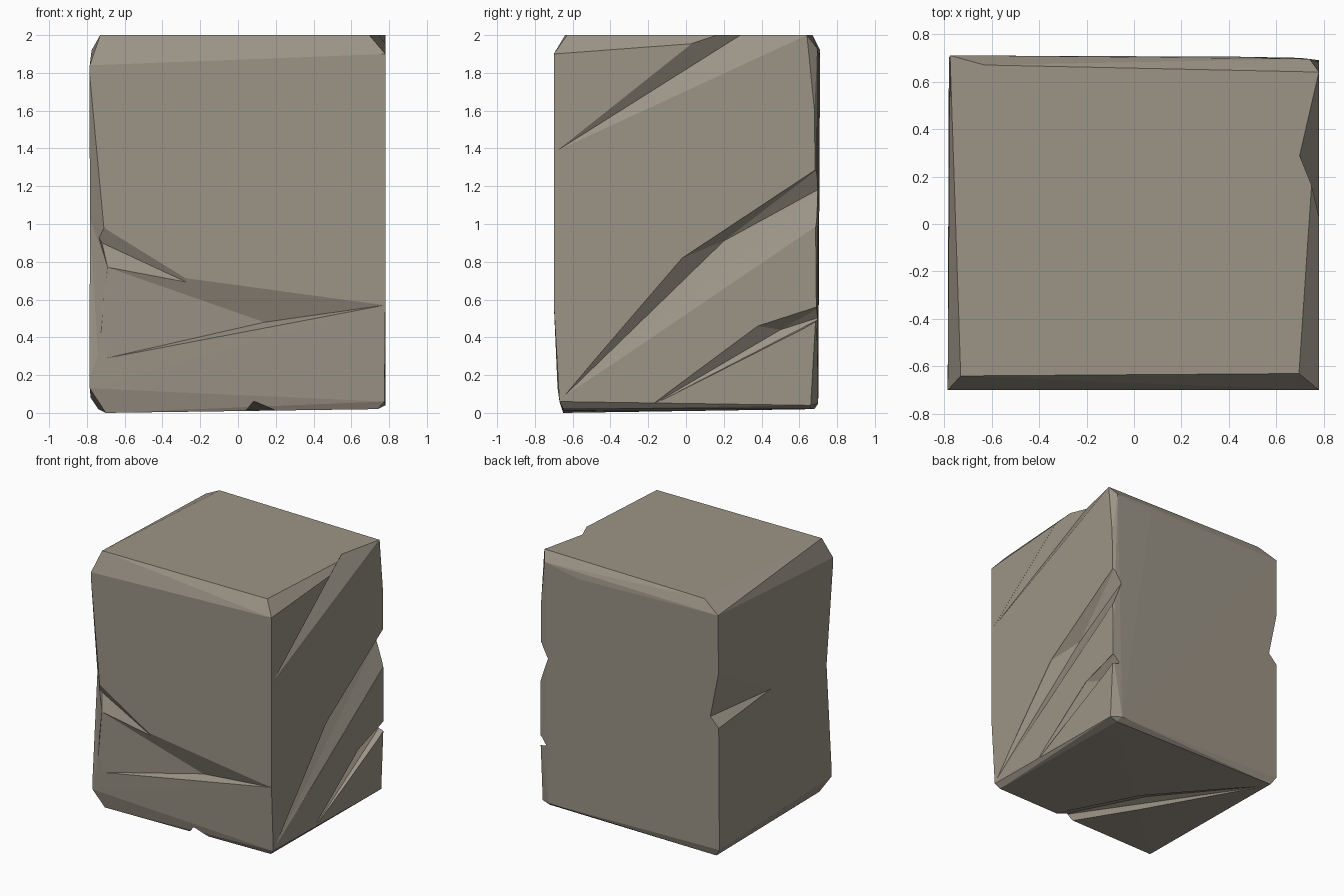
import bpy, bmesh
from mathutils import Vector

if "Cube" in bpy.data.objects:
    bpy.data.objects.remove(bpy.data.objects["Cube"])

stone = bpy.data.materials.new("warm grey stone")
stone.diffuse_color = (0.33, 0.295, 0.24, 1)
stone.use_nodes = True
stone.node_tree.nodes["Principled BSDF"].inputs["Base Color"].default_value = stone.diffuse_color


def hull(name, pts):
    """Object made of the convex hull of a few points."""
    bm = bmesh.new()
    for p in pts:
        bm.verts.new(p)
    res = bmesh.ops.convex_hull(bm, input=bm.verts[:])
    loose = [v for v in bm.verts if not v.link_faces]
    bmesh.ops.delete(bm, geom=loose, context='VERTS')
    bmesh.ops.recalc_face_normals(bm, faces=bm.faces[:])
    me = bpy.data.meshes.new(name)
    bm.to_mesh(me)
    bm.free()
    me.materials.append(stone)
    ob = bpy.data.objects.new(name, me)
    bpy.context.collection.objects.link(ob)
    return ob


# Main block with chipped corners
block = hull("stone_block", [
    # underside
    (-.70, -.65, .0), (.74, -.65, .02), (.72, .66, .02), (-.74, .68, .02),
    # lower corners
    (-.785, -.68, .13), (.775, -.67, .06), (.78, .66, .04), (.70, .70, .05), (-.78, .70, .08),
    # middle of the front and right edges
    (.78, -.70, .58), (-.785, -.70, .6), (.78, .69, .56),
    # upper corners
    (-.785, -.70, 1.84), (.78, -.70, 1.9), (.78, .68, 1.6), (.74, .695, 1.93),
    (.43, .705, 1.88), (-.775, .71, 1.92),
    # top
    (-.73, -.64, 2), (.695, -.63, 2), (.78, .64, 2), (-.63, .67, 2)])


def crack(surface, deep, out):
    """Carve a wedge: opening outline on the surface, deepest points inside."""
    out = Vector(out)
    pts = [Vector(p) for p in surface]
    pts += [p + out for p in pts] + [Vector(p) for p in deep]
    cutter = hull("crack_cutter", pts)
    cutter.hide_render = True
    mod = block.modifiers.new("crack", 'BOOLEAN')
    mod.operation = 'DIFFERENCE'
    mod.solver = 'EXACT'
    mod.object = cutter
    bpy.context.view_layer.objects.active = block
    bpy.ops.object.modifier_apply(modifier=mod.name)
    bpy.data.objects.remove(cutter)


RIGHT, LEFT, FRONT, DOWN = (.1, 0, 0), (-.1, 0, 0), (0, -.1, 0), (0, 0, -.1)

# Right side: three slanting cracks
crack([(.779, -.68, 1.39), (.779, .1, 1.92), (.779, .15, 2.05), (.779, .64, 2.0)],
      [(.695, .32, 2.02)], RIGHT)
crack([(.778, -.665, .07), (.778, -.02, .82), (.778, .75, 1.33),
       (.778, .75, 1.03), (.778, .25, .87)],
      [(.69, .2, .91), (.71, .75, 1.21)], RIGHT)
crack([(.778, -.2, .03), (.778, .38, .46), (.778, .75, .58), (.778, .61, .44)],
      [(.715, .5, .44), (.73, .75, .52)], RIGHT)

# Left side: crack opening at the back corner
crack([(-.779, .75, 1.5), (-.779, .07, 1.1), (-.779, .75, 1.03)],
      [(-.70, .75, 1.11)], LEFT)

# Front: chipped left edge, ledge and wide crack
crack([(-.79, -.70, 1.84), (-.71, -.70, .98), (-.69, -.699, .77), (-.74, -.69, .28),
       (-.79, -.685, .13)], [(-.785, -.62, 1.03)], (-.08, -.08, 0))
crack([(-.71, -.70, .98), (-.16, -.70, .64), (-.69, -.70, .77), (-.80, -.70, 1.03)],
      [(-.72, -.655, .9)], FRONT)
crack([(-.69, -.699, .77), (-.1, -.699, .6), (.775, -.699, .57), (-.74, -.69, .28)],
      [(.14, -.63, .48)], FRONT)

# Underside: one long diagonal crack
crack([(.25, -.75, .012), (.1, -.75, .012), (-.74, .66, .018), (-.1, -.05, .016)],
      [(.13, -.75, .06), (-.2, -.1, .06)], DOWN)

for f in block.data.polygons:
    f.use_smooth = False
    f.material_index = 0
